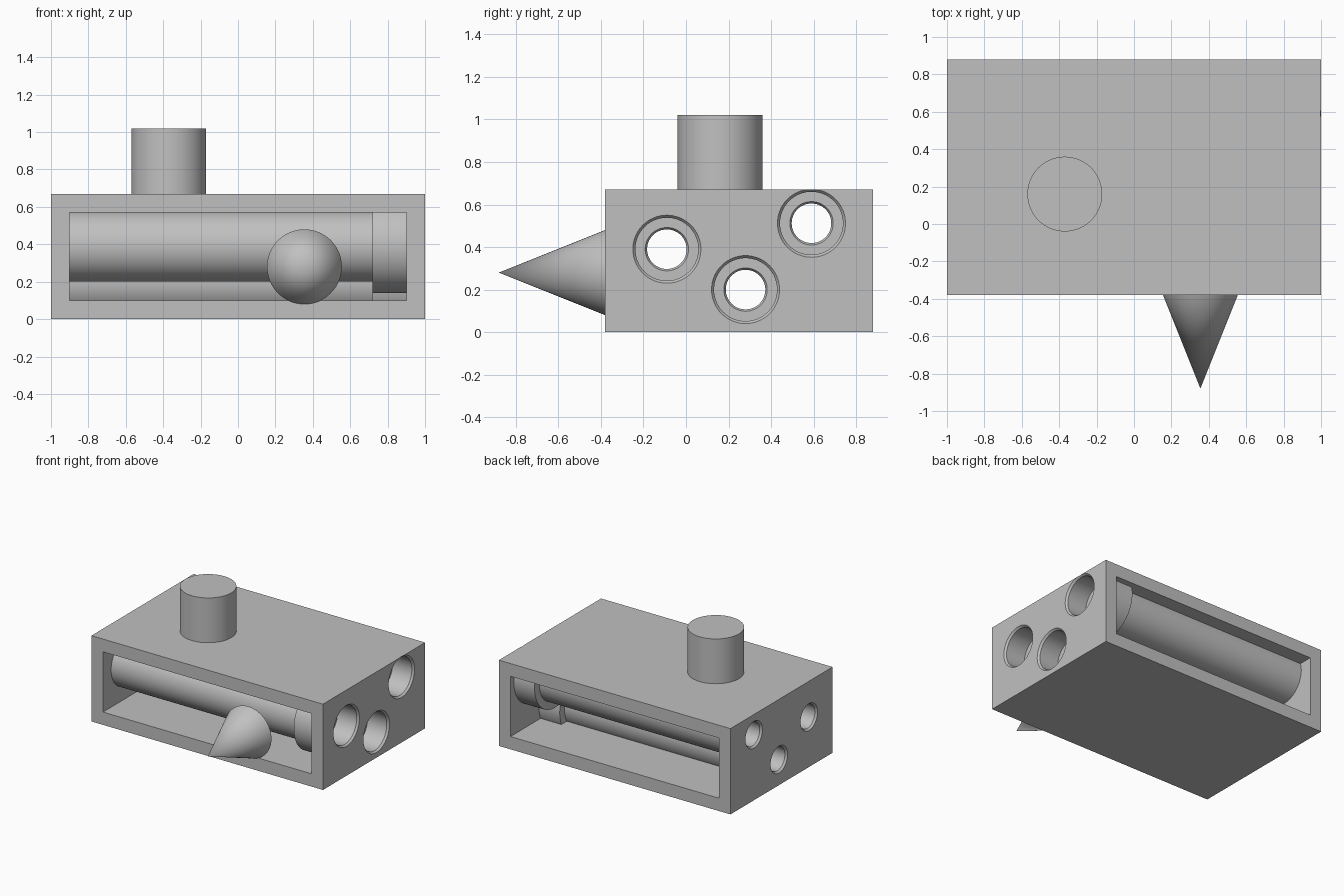
import bpy, bmesh, math
from mathutils import Matrix, Vector

cube = bpy.data.objects.get("Cube")
if cube:
    bpy.data.objects.remove(cube, do_unlink=True)

grey = bpy.data.materials.new("plain grey")
grey.use_nodes = True
colour = (0.53, 0.53, 0.53, 1)
grey.diffuse_color = colour
grey.node_tree.nodes["Principled BSDF"].inputs["Base Color"].default_value = colour


def finish(name, bm):
    bmesh.ops.recalc_face_normals(bm, faces=bm.faces)
    mesh = bpy.data.meshes.new(name)
    bm.to_mesh(mesh)
    bm.free()
    mesh.materials.append(grey)
    obj = bpy.data.objects.new(name, mesh)
    bpy.context.collection.objects.link(obj)
    return obj


def box(name, low, high):
    low, high = Vector(low), Vector(high)
    bm = bmesh.new()
    bmesh.ops.create_cube(bm, size=1, matrix=Matrix.Translation((low + high) / 2)
                          @ Matrix.Diagonal((*(high - low), 1)))
    return finish(name, bm)


def turned(name, profile, y, z, sides=64):
    """Solid turned about an x-parallel axis; profile holds (x, radius)."""
    bm = bmesh.new()
    rings = []
    for x, r in profile:
        angles = [2 * math.pi * i / sides for i in range(sides)]
        rings.append([bm.verts.new((x, y + r * math.cos(a), z + r * math.sin(a))) for a in angles])
    for a, b in zip(rings, rings[1:]):
        for i in range(sides):
            j = (i + 1) % sides
            bm.faces.new((a[i], a[j], b[j], b[i]))
    bm.faces.new(rings[0])
    bm.faces.new(rings[-1])
    return finish(name, bm)


def cone(name, r1, r2, depth, matrix):
    bm = bmesh.new()
    bmesh.ops.create_cone(bm, cap_ends=True, segments=64, radius1=r1, radius2=r2,
                          depth=depth, matrix=matrix)
    return finish(name, bm)


def boolean(obj, tool, operation):
    mod = obj.modifiers.new("cut", "BOOLEAN")
    mod.operation, mod.solver, mod.object = operation, "EXACT", tool
    bpy.context.view_layer.objects.active = obj
    bpy.ops.object.modifier_apply(modifier=mod.name)


# Housing, open from front to back
housing = box("housing", (-1, -0.38, 0), (1, 0.88, 0.67))
cavity = box("cavity_cutter", (-0.9, -0.6, 0.1), (0.9, 1.1, 0.57))
boolean(housing, cavity, "DIFFERENCE")

# Three stepped tubes and their chamfered bores
outer = [(-1, 0.19), (0.72, 0.19), (0.72, 0.25), (1, 0.25)]
inner = [(-1.1, 0.105), (-1, 0.105), (-0.985, 0.093), (0.805, 0.093), (0.82, 0.102),
         (0.82, 0.148), (0.985, 0.148), (1, 0.16), (1.1, 0.16)]
parts, cutters = [housing], [cavity]
places = {"front": (-0.09, 0.39), "middle": (0.28, 0.20), "rear": (0.59, 0.512)}
for label, (y, z) in places.items():
    tube = turned(label + "_tube", outer, y, z)
    bore = turned(label + "_bore_cutter", inner, y, z)
    boolean(tube, cavity, "INTERSECT")
    boolean(tube, bore, "DIFFERENCE")
    boolean(housing, bore, "DIFFERENCE")
    parts.append(tube)
    cutters.append(bore)

# Post on the roof and spike on the front
parts.append(cone("top_post", 0.2, 0.2, 0.35, Matrix.Translation((-0.37, 0.16, 0.845))))
parts.append(cone("front_spike", 0.2, 0, 0.5, Matrix.Translation((0.355, -0.63, 0.28))
                  @ Matrix.Rotation(math.pi / 2, 4, "X")))

for cutter in cutters:
    bpy.data.objects.remove(cutter, do_unlink=True)

# Smooth the round walls, keep the rims sharp
bpy.ops.object.select_all(action="DESELECT")
for part in parts:
    part.select_set(True)
bpy.context.view_layer.objects.active = housing
bpy.ops.object.shade_smooth_by_angle(angle=math.radians(30))
